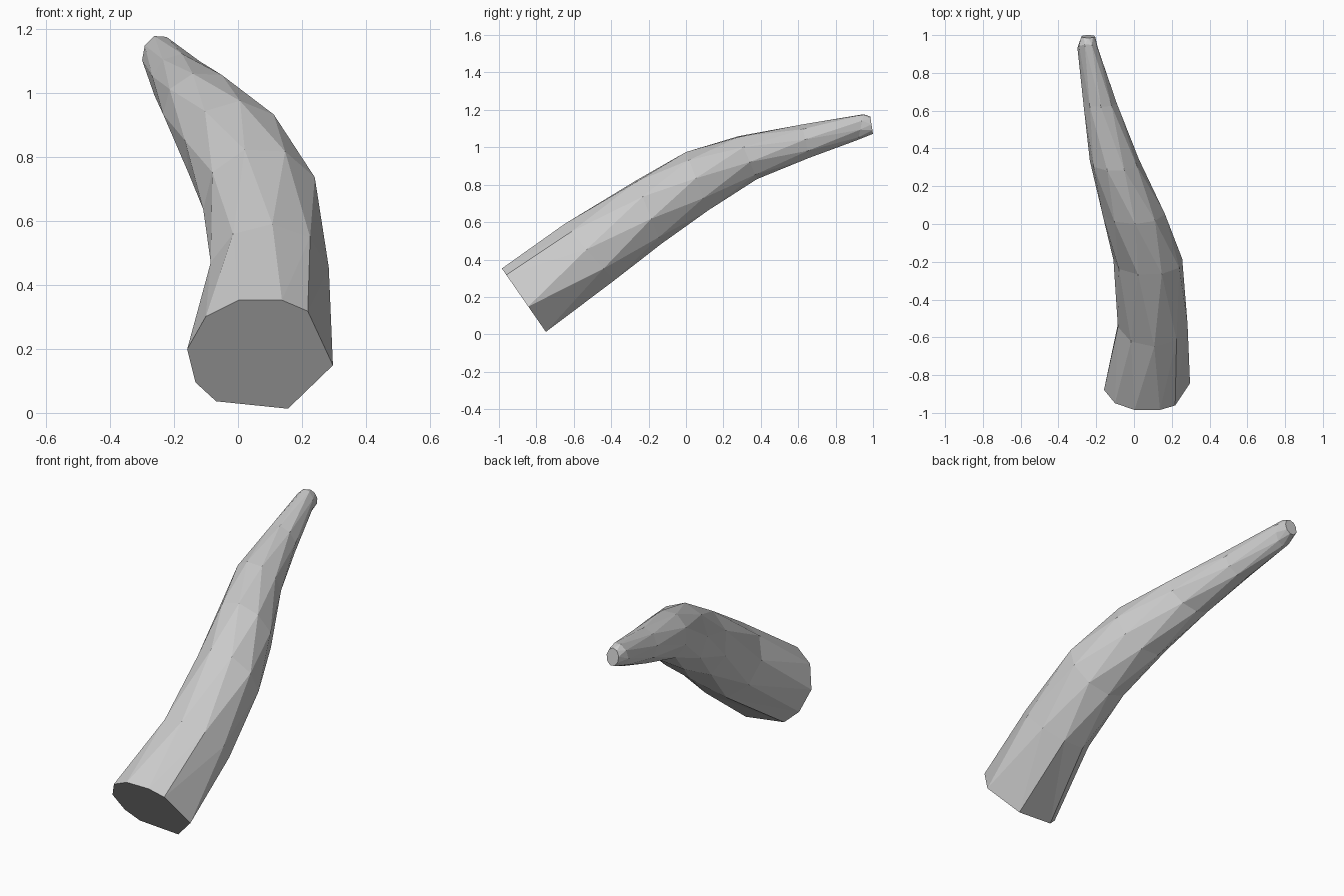
import bpy, bmesh, math
from mathutils import Vector

cube = bpy.data.objects.get("Cube")
if cube:
    bpy.data.objects.remove(cube, do_unlink=True)

# Single flat grey
grey = bpy.data.materials.new("pale_grey")
grey.use_nodes = True
colour = (0.6, 0.6, 0.6, 1)
grey.diffuse_color = colour
bsdf = grey.node_tree.nodes["Principled BSDF"]
bsdf.inputs["Base Color"].default_value = colour
bsdf.inputs["Roughness"].default_value = 0.8

SIDES = 9
# Cross-sections: top (y, z), bottom (y, z), right x, left x
sections = [
    ((-0.99, 0.36), (-0.74, 0.00), -0.16, 0.30),
    ((-0.65, 0.59), (-0.38, 0.28), -0.09, 0.285),
    ((-0.27, 0.83), (-0.13, 0.485), -0.11, 0.26),
    ((0.00, 0.975), (0.12, 0.655), -0.17, 0.165),
    ((0.28, 1.065), (0.38, 0.83), -0.235, 0.03),
    ((0.62, 1.122), (0.66, 0.94), -0.27, -0.09),
    ((0.95, 1.18), (0.92, 1.04), -0.30, -0.19),
    ((0.985, 1.165), (1.00, 1.07), -0.28, -0.205),
]
# Uneven corners of the cut base, in degrees
base_angles = [107, 73, 50, -10, -68, -127, -152, -186, -222]


def ring(bm, index, section):
    (ty, tz), (by, bz), x0, x1 = section
    centre = Vector(((x0 + x1) / 2, (ty + by) / 2, (tz + bz) / 2))
    across = Vector(((x1 - x0) / 2, 0, 0))
    up = Vector((0, (ty - by) / 2, (tz - bz) / 2))
    shift = 0.5 * (index % 2)
    verts = []
    for k in range(SIDES):
        deg = base_angles[k] if index == 0 else 107 - 360 / SIDES * (k + shift)
        a = math.radians(deg)
        verts.append(bm.verts.new(centre + across * math.cos(a) + up * math.sin(a)))
    return verts


# Tapering, curved horn made from staggered rings of triangles
bm = bmesh.new()
rings = [ring(bm, i, s) for i, s in enumerate(sections)]
for i, (a, b) in enumerate(zip(rings, rings[1:])):
    for k in range(SIDES):
        n = (k + 1) % SIDES
        if i % 2 == 0:
            bm.faces.new((a[k], a[n], b[k]))
            bm.faces.new((b[k], a[n], b[n]))
        else:
            bm.faces.new((a[k], b[n], b[k]))
            bm.faces.new((a[k], a[n], b[n]))
# Flat cut ends
bm.faces.new(rings[0])
bm.faces.new(rings[-1])
bmesh.ops.recalc_face_normals(bm, faces=bm.faces)

mesh = bpy.data.meshes.new("curved_horn")
bm.to_mesh(mesh)
bm.free()
mesh.materials.append(grey)
horn = bpy.data.objects.new("curved_horn", mesh)
bpy.context.collection.objects.link(horn)
